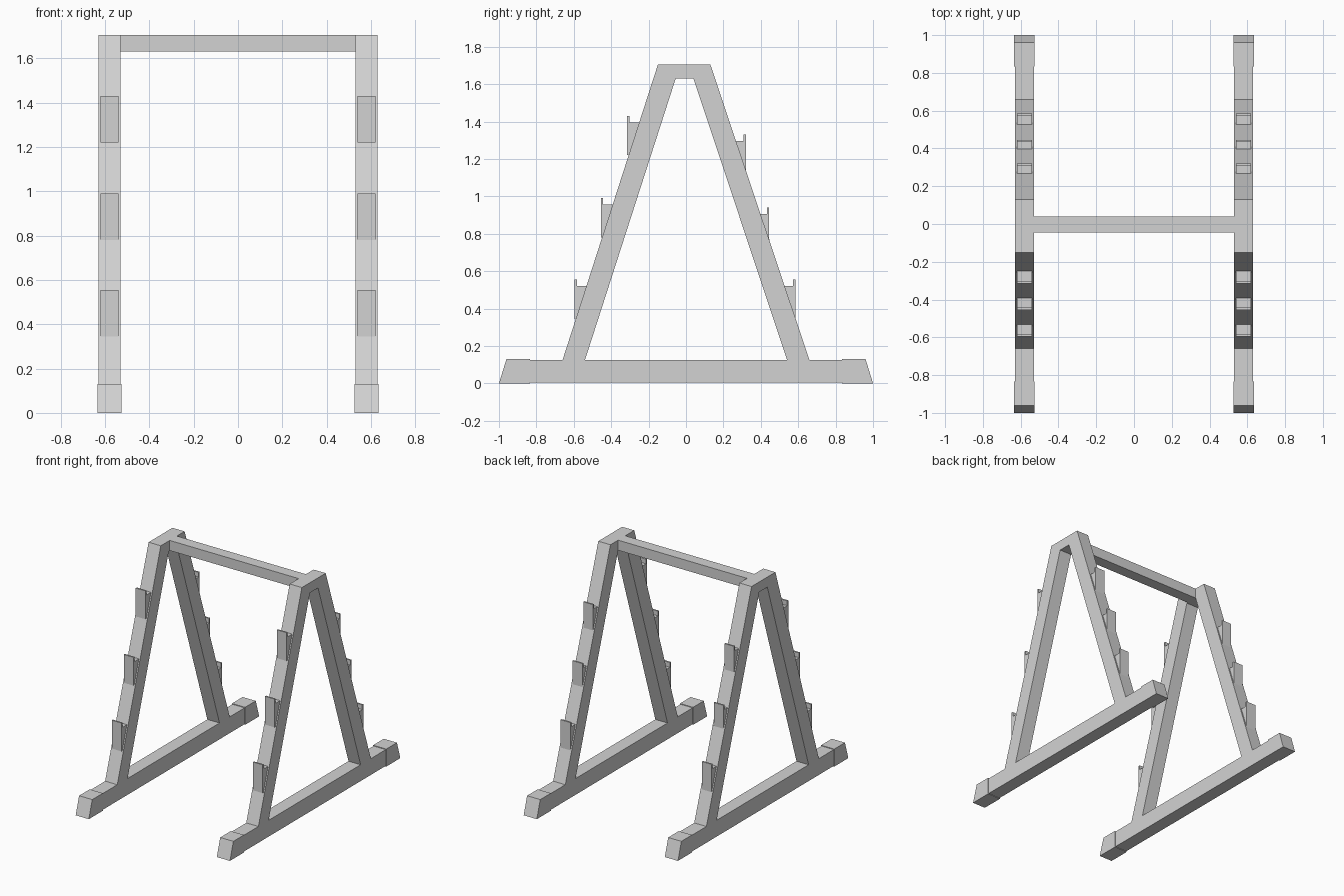
import bpy
import bmesh

cube = bpy.data.objects.get("Cube")
if cube:
    bpy.data.objects.remove(cube, do_unlink=True)

grey = bpy.data.materials.new("light_grey_steel")
grey.use_nodes = True
colour = (0.65, 0.65, 0.65, 1)
grey.diffuse_color = colour
grey.node_tree.nodes["Principled BSDF"].inputs["Base Color"].default_value = colour

CENTRE = 0.58                    # distance of each side frame from the middle
BASE_TOP, TOP = 0.125, 1.705
FOOT_Y, SHOULDER_Y = 0.66, 0.14  # outer edge of a leg at its bottom and top


def extrude_profile(name, profile, x0, x1):
    """Extrude a (y, z) outline along x."""
    bm = bmesh.new()
    face = bm.faces.new([bm.verts.new((x0, y, z)) for y, z in profile])
    result = bmesh.ops.extrude_face_region(bm, geom=[face])
    moved = [v for v in result["geom"] if isinstance(v, bmesh.types.BMVert)]
    bmesh.ops.translate(bm, verts=moved, vec=(x1 - x0, 0, 0))
    bmesh.ops.recalc_face_normals(bm, faces=bm.faces)
    mesh = bpy.data.meshes.new(name)
    bm.to_mesh(mesh)
    bm.free()
    mesh.materials.append(grey)
    obj = bpy.data.objects.new(name, mesh)
    bpy.context.collection.objects.link(obj)
    return obj


def leg_edge(z):
    """Outer distance from the middle of a sloping leg at height z."""
    return FOOT_Y + (SHOULDER_Y - FOOT_Y) * (z - BASE_TOP) / (TOP - BASE_TOP)


# Lip distance and lip top height of the hooks on each slope
front_hooks = [(0.315, 1.43), (0.455, 0.99), (0.595, 0.555)]
back_hooks = [(0.32, 1.33), (0.445, 0.94), (0.585, 0.555)]

for side, sx in (("right", -1), ("left", 1)):
    def bar(name, profile, width):
        c = sx * CENTRE
        return extrude_profile(f"{side}_{name}", profile, c - width / 2, c + width / 2)

    # A-shaped upright
    bar("a_frame", [(-0.66, BASE_TOP), (-0.15, TOP), (0.13, TOP), (0.66, BASE_TOP),
                    (0.54, BASE_TOP), (0.04, 1.63), (-0.055, 1.63), (-0.54, BASE_TOP)], 0.1)

    # Floor beam
    bar("floor_beam", [(-0.9, 0.004), (-0.9, BASE_TOP), (0.9, BASE_TOP), (0.9, 0.004)], 0.1)

    for end, sy in (("front", -1), ("back", 1)):
        # Slanted end cap
        bar(f"{end}_end_cap", [(sy * y, z) for y, z in
                               [(0.835, 0), (1.0, 0), (0.96, 0.13), (0.835, 0.13)]], 0.108)

        # Wedge hooks with an upright lip
        hooks = front_hooks if sy < 0 else back_hooks
        for i, (lip, top) in enumerate(hooks):
            shelf, low, inner = top - 0.035, top - 0.21, lip - 0.012
            outline = [(lip, low), (lip, top), (inner, top), (inner, shelf),
                       (leg_edge(shelf) - 0.012, shelf), (leg_edge(low) - 0.012, low)]
            bar(f"{end}_hook_{i + 1}", [(sy * y, z) for y, z in outline], 0.08)

# Top cross beam
extrude_profile("cross_beam", [(-0.045, 1.63), (-0.045, TOP), (0.04, TOP), (0.04, 1.63)],
                -0.531, 0.531)
